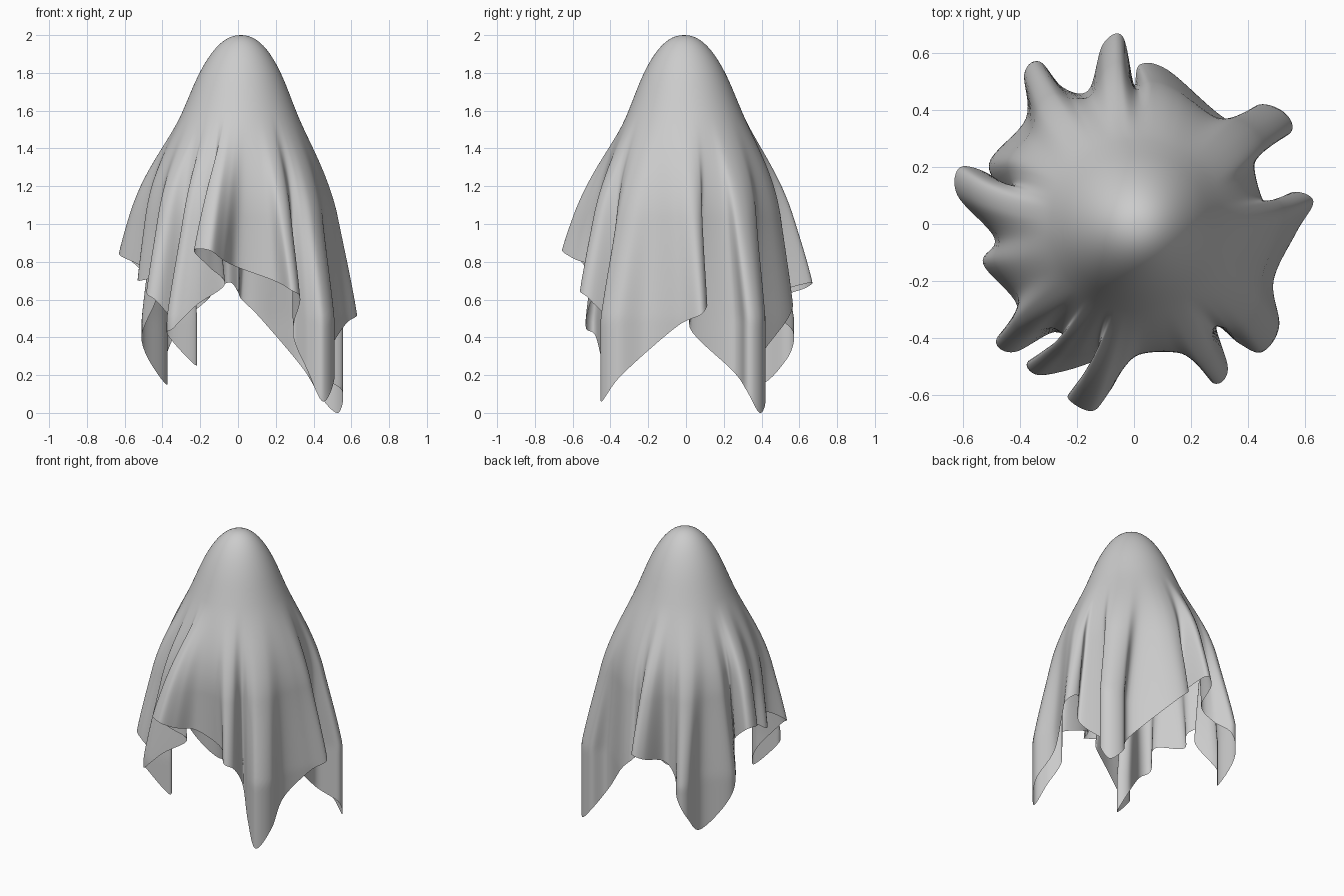
import bpy, bmesh, math
from mathutils import Vector

if "Cube" in bpy.data.objects:
    bpy.data.objects.remove(bpy.data.objects["Cube"])

# Wavy hem of the draped cloth, traced around once (x, y, z)
HEM = [
    (.47, .02, .45), (.55, .11, .57), (.63, .08, .52), (.57, -.03, .47), (.49, -.2, .33),
    (.51, -.36, .18), (.45, -.45, .06), (.37, -.42, .22), (.29, -.36, .42),              # front right corner
    (.33, -.51, .60), (.28, -.56, .65), (.19, -.46, .70), (.0, -.46, .77),
    (-.08, -.58, .81), (-.15, -.66, .86), (-.235, -.61, .86), (-.15, -.53, .77), (-.07, -.46, .68),
    (-.22, -.51, .57), (-.34, -.53, .45), (-.37, -.48, .41), (-.22, -.43, .25), (-.28, -.38, .40),
    (-.42, -.45, .58), (-.485, -.41, .64), (-.41, -.29, .72), (-.53, -.14, .70), (-.49, -.05, .76),
    (-.62, .1, .83), (-.61, .2, .84), (-.50, .17, .74), (-.43, .08, .62), (-.51, .21, .38),
    (-.38, .37, .15), (-.385, .53, .28), (-.33, .57, .42), (-.25, .48, .52), (-.16, .47, .60),  # back left corner
    (-.11, .63, .66), (-.04, .66, .69), (.0, .49, .64), (.02, .56, .60), (.12, .54, .50),
    (.34, .36, .24), (.44, .42, .08), (.53, .39, 0), (.55, .32, .12), (.42, .25, .22),      # back right corner
]
STEPS = 8
CAP_ROWS, SKIRT_ROWS = 16, 44
SPLIT = 1.6          # height where folds begin


def smooth_hem(points, steps):
    """Closed Catmull-Rom curve through the hem points."""
    p = [Vector(c) for c in points]
    n, out = len(p), []
    for i in range(n):
        a, b, c, d = (p[(i + k) % n] for k in (-1, 0, 1, 2))
        for s in range(steps):
            t = s / steps
            q = .5 * (2 * b + (c - a) * t + (2 * a - 5 * b + 4 * c - d) * t * t
                      + (3 * b - a - 3 * c + d) * t ** 3)
            q.z = max(q.z, 0)
            out.append(q)
    return out


def even_angles(hem):
    """Unwrapped angles, smoothed so the folds fade towards the head."""
    n, angles = len(hem), []
    for h in hem:
        a = math.atan2(h.y, h.x)
        if angles:
            a = angles[-1] + (a - angles[-1] + math.pi) % (2 * math.pi) - math.pi
        angles.append(a)
    slope = -2 * math.pi / n
    dev = [a - slope * i for i, a in enumerate(angles)]
    for _ in range(3):
        dev = [sum(dev[(i + k) % n] for k in range(-13, 14)) / 27 for i in range(n)]
    return [slope * i + d for i, d in enumerate(dev)]


def head_radius(z):
    """Rounded crown that eases into a near-vertical body."""
    d = min(2 - z, .95)
    if d < .3:
        return .45 * d ** .46
    t = (d - .3) / .65
    s = t * t * (3 - 2 * t)
    return .2586 * (1 - s) + .46 * s + .65 * (.396 * t * (1 - t) ** 2 - .05 * t * t * (1 - t))


hem = smooth_hem(HEM, STEPS)
angles = even_angles(hem)
rows = CAP_ROWS + SKIRT_ROWS

# Cloth surface: rings from crown to hem
bm = bmesh.new()
crown = bm.verts.new((.015, -.01, 2))
rings = []
for j in range(1, rows + 1):
    ring = []
    for h, a in zip(hem, angles):
        if j <= CAP_ROWS:                       # rounded head
            z, w = 2 - (2 - SPLIT) * (j / CAP_ROWS) ** 2, 0
        else:                                   # hanging folds
            z = SPLIT + (h.z - SPLIT) * (j - CAP_ROWS) / SKIRT_ROWS
            u = min((SPLIT - z) / (SPLIT - min(max(h.z, .5), .85)), 1)
            w = u * u * (2 - u)
        r = head_radius(z)
        off = max(0, (z - 1.2) / .8)
        x = (r * math.cos(a) + .015 * off) * (1 - w) + h.x * w
        y = (r * math.sin(a) - .01 * off) * (1 - w) + h.y * w
        ring.append(bm.verts.new((x, y, z)))
    rings.append(ring)

n = len(hem)
for i in range(n):
    k = (i + 1) % n
    bm.faces.new((crown, rings[0][k], rings[0][i]))
    for a, b in zip(rings, rings[1:]):
        bm.faces.new((a[i], a[k], b[k], b[i]))
for f in bm.faces:
    f.smooth = True

# Consistent outward normals
bmesh.ops.recalc_face_normals(bm, faces=bm.faces)
bm.normal_update()
if crown.link_faces[0].normal.z < 0:
    bmesh.ops.reverse_faces(bm, faces=bm.faces)

mesh = bpy.data.meshes.new("draped_cloth")
bm.to_mesh(mesh)
bm.free()
cloth = bpy.data.objects.new("draped_cloth", mesh)
bpy.context.collection.objects.link(cloth)
